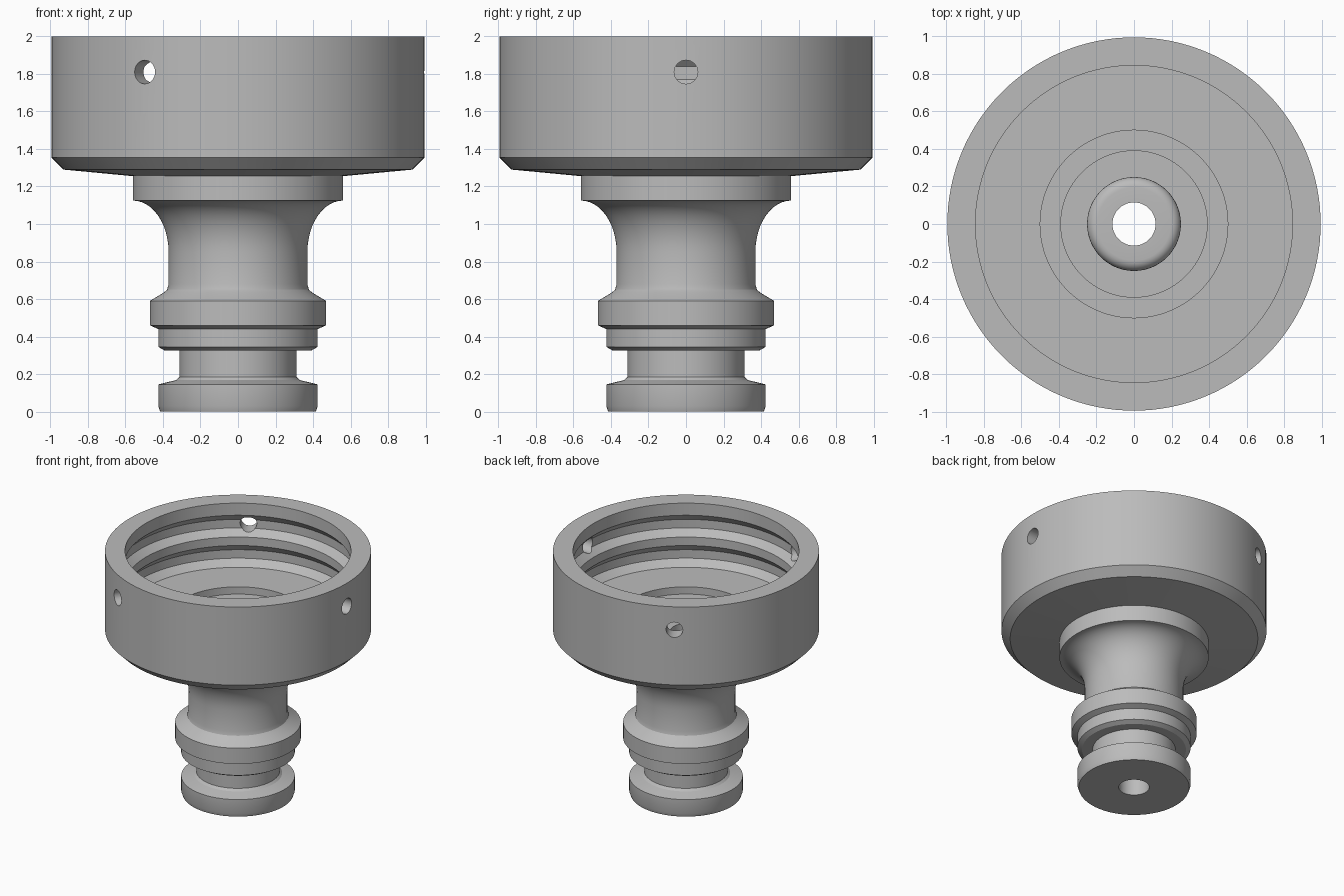
import bpy, bmesh, math
from mathutils import Matrix, Vector

cube = bpy.data.objects.get("Cube")
if cube:
    bpy.data.objects.remove(cube, do_unlink=True)

grey = bpy.data.materials.new("plain grey")
GREY = (0.5, 0.5, 0.5, 1)
grey.use_nodes = True
grey.diffuse_color = GREY
grey.node_tree.nodes["Principled BSDF"].inputs["Base Color"].default_value = GREY


def lathe(name, profile, steps=128):
    """Revolve a closed (radius, height) loop around z."""
    bm = bmesh.new()
    verts = [bm.verts.new((r, 0, z)) for r, z in profile]
    edges = [bm.edges.new((a, b)) for a, b in zip(verts, verts[1:] + verts[:1])]
    bmesh.ops.spin(bm, geom=verts + edges, axis=(0, 0, 1), cent=(0, 0, 0),
                   angle=math.tau, steps=steps)
    bmesh.ops.remove_doubles(bm, verts=bm.verts, dist=1e-4)
    bmesh.ops.recalc_face_normals(bm, faces=bm.faces)
    mesh = bpy.data.meshes.new(name)
    bm.to_mesh(mesh)
    bm.free()
    mesh.materials.append(grey)
    obj = bpy.data.objects.new(name, mesh)
    bpy.context.collection.objects.link(obj)
    return obj


# Plug end with seal groove and locking collar
plug = [(0.115, 0), (0.415, 0), (0.425, 0.03), (0.425, 0.145), (0.33, 0.168),
        (0.312, 0.185), (0.312, 0.325), (0.39, 0.325), (0.425, 0.345),
        (0.425, 0.44), (0.47, 0.46), (0.47, 0.59), (0.395, 0.635),
        (0.378, 0.65), (0.37, 0.68)]
# Stem flaring into the flange (quarter ellipse)
flare = [(0.56 - 0.19 * math.cos(t), 0.85 + 0.275 * math.sin(t))
         for t in [i * math.pi / 24 for i in range(12)]]
flange = [(0.56, 1.125), (0.56, 1.255)]
# Cup outside and rim
cup = [(0.93, 1.29), (0.995, 1.355), (0.995, 2), (0.845, 2)]
# Internal thread grooves
thread = []
for top in (1.90, 1.65):
    thread += [(0.845, top), (0.9, top - 0.06), (0.9, top - 0.13), (0.845, top - 0.18)]
# Cup floor, washer recess and rounded seat around the bore
floor = [(0.5, 1.47), (0.5, 1.41), (0.39, 1.41), (0.39, 1.25), (0.25, 1.25)]
seat = [(0.195 + 0.055 * math.cos(t), 1.29 + 0.055 * math.sin(t))
        for t in [i * math.pi / 12 for i in range(7)]]
bore = [(0.115, 1.345)]

body = lathe("threaded_connector", plug + flare + flange + cup + thread + floor + seat + bore)

# Three radial holes through the cup wall
bm = bmesh.new()
for i in range(3):
    turn = Matrix.Rotation(i * math.tau / 3, 4, "Z")
    place = turn @ Matrix.Translation(Vector((0.92, 0, 1.81))) @ Matrix.Rotation(math.pi / 2, 4, "Y")
    bmesh.ops.create_cone(bm, cap_ends=True, segments=32, radius1=0.063,
                          radius2=0.063, depth=0.3, matrix=place)
mesh = bpy.data.meshes.new("hole_cutter")
bm.to_mesh(mesh)
bm.free()
mesh.materials.append(grey)
cutter = bpy.data.objects.new("hole_cutter", mesh)
bpy.context.collection.objects.link(cutter)
cutter.hide_render = True

cut = body.modifiers.new("wall_holes", "BOOLEAN")
cut.operation = "DIFFERENCE"
cut.solver = "EXACT"
cut.object = cutter

bpy.ops.object.select_all(action="DESELECT")
bpy.context.view_layer.objects.active = body
body.select_set(True)
bpy.ops.object.modifier_apply(modifier=cut.name)
bpy.data.objects.remove(cutter, do_unlink=True)
bpy.ops.object.shade_smooth_by_angle(angle=math.radians(25))
